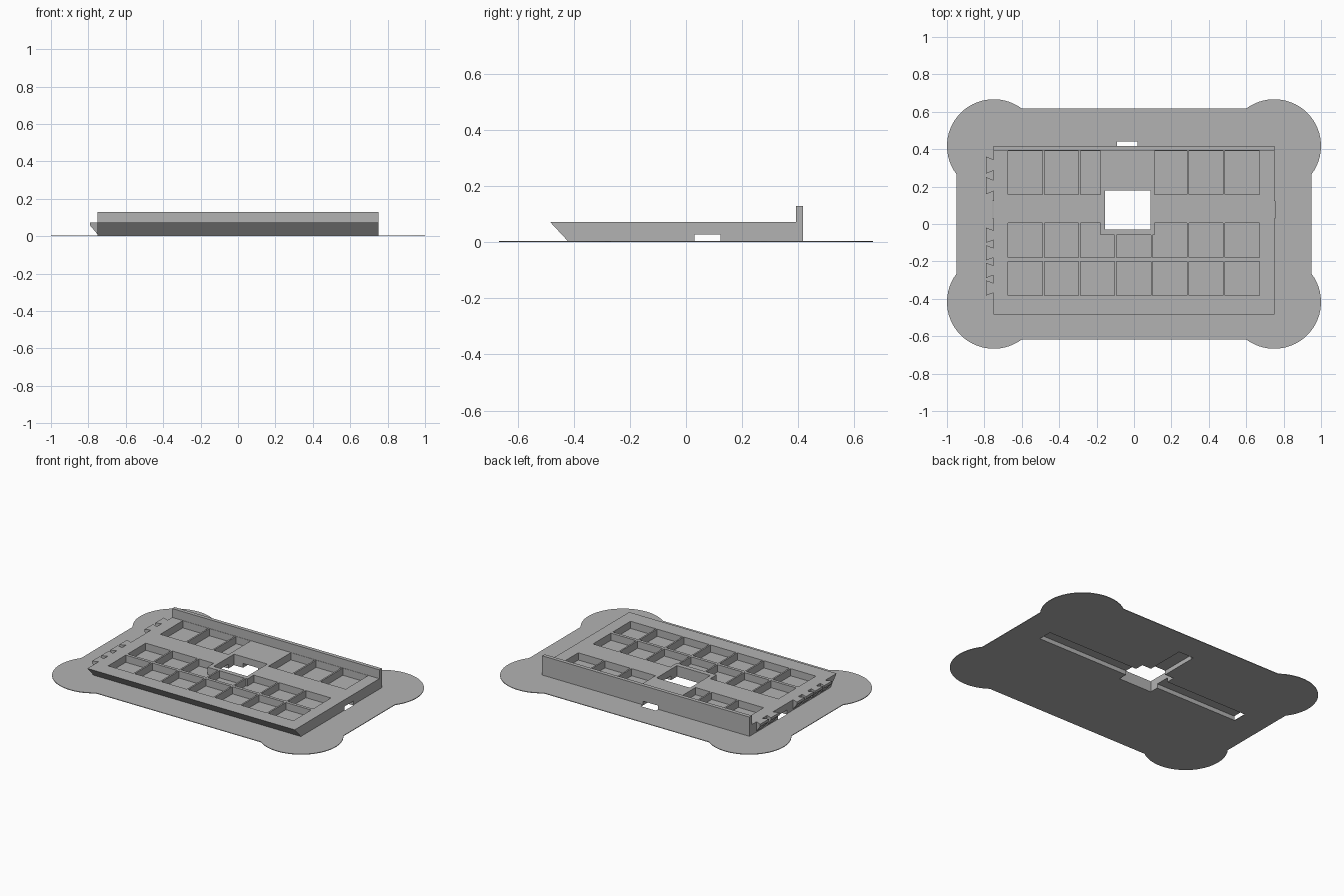
import bpy, bmesh, math
from mathutils import Vector

if "Cube" in bpy.data.objects:
    bpy.data.objects.remove(bpy.data.objects["Cube"])

grey = bpy.data.materials.new("plain grey")
grey.diffuse_color = (0.45, 0.45, 0.45, 1)
grey.use_nodes = True
grey.node_tree.nodes["Principled BSDF"].inputs["Base Color"].default_value = grey.diffuse_color


def prism(name, pts, lo, hi, axis="z"):
    """Extrude a 2D outline: along z from (x, y), along x from (y, z), along y from (x, z)."""
    place = {"z": lambda a, b, t: (a, b, t),
             "x": lambda a, b, t: (t, a, b),
             "y": lambda a, b, t: (a, t, b)}[axis]
    bm = bmesh.new()
    face = bm.faces.new([bm.verts.new(place(a, b, lo)) for a, b in pts])
    out = bmesh.ops.extrude_face_region(bm, geom=[face])
    move = Vector(place(0, 0, hi - lo))
    bmesh.ops.translate(bm, vec=move,
                        verts=[g for g in out["geom"] if isinstance(g, bmesh.types.BMVert)])
    bmesh.ops.recalc_face_normals(bm, faces=bm.faces)
    mesh = bpy.data.meshes.new(name)
    bm.to_mesh(mesh)
    bm.free()
    mesh.materials.append(grey)
    ob = bpy.data.objects.new(name, mesh)
    bpy.context.collection.objects.link(ob)
    return ob


def rect(x0, x1, y0, y1):
    return [(x0, y0), (x1, y0), (x1, y1), (x0, y1)]


def cut(target, pts, lo, hi):
    """Subtract an upright prism from the target."""
    cutter = prism("cutter", pts, lo, hi)
    cutter.hide_render = True
    mod = target.modifiers.new("cut", "BOOLEAN")
    mod.operation, mod.solver, mod.object = "DIFFERENCE", "EXACT", cutter
    bpy.context.view_layer.objects.active = target
    bpy.ops.object.modifier_apply(modifier=mod.name)
    bpy.data.objects.remove(cutter)


TOP, FLOOR = 0.072, 0.025

# Thin brim: a rectangle with a round ear on each corner
outline = []
start, sweep, steps = math.atan2(-0.15, 0.2), math.radians(163.74), 28
for sx, sy, flip in ((1, 1, False), (-1, 1, True), (-1, -1, False), (1, -1, True)):
    arc = []
    for i in range(steps + 1):
        a = start + sweep * i / steps
        arc.append((sx * (0.75 + 0.25 * math.cos(a)), sy * (0.417 + 0.25 * math.sin(a))))
    outline += arc[::-1] if flip else arc
brim = prism("brim", outline, 0, 0.004)

# Tray with undercut front edge and a raised back wall
tray = prism("tray", [(-0.419, 0.002), (-0.484, TOP), (0.392, TOP), (0.392, 0.13),
                      (0.417, 0.13), (0.417, 0.002)], -0.752, 0.75, "x")

# Compartments: seven columns, three rows, clipped around the middle window
KX0, KX1, KY = -0.18, 0.11, -0.06
for col in range(7):
    x0 = -0.673 + 0.1933 * col
    x1 = x0 + 0.183
    cut(tray, rect(x0, x1, -0.383, -0.2), FLOOR, 0.1)
    mid = rect(x0, x1, -0.18, 0.006)
    back = rect(x0, x1, 0.158, 0.39)
    if col == 2:
        mid = [(x0, -0.18), (x1, -0.18), (x1, KY), (KX0, KY), (KX0, 0.006), (x0, 0.006)]
        back = rect(x0, KX0, 0.158, 0.39)
    elif col == 3:
        mid, back = rect(x0, x1, -0.18, KY), None
    elif col == 4:
        mid = [(x0, -0.18), (x1, -0.18), (x1, 0.006), (KX1, 0.006), (KX1, KY), (x0, KY)]
        back = rect(KX1, x1, 0.158, 0.39)
    cut(tray, mid, FLOOR, 0.1)
    if back:
        cut(tray, back, FLOOR, 0.1)

# Middle window and the channels underneath that lead out of it
for part in (tray, brim):
    cut(part, rect(-0.155, 0.087, -0.03, 0.18), -0.1, 0.2)
    cut(part, rect(-0.756, 0.754, 0.03, 0.123), -0.1, 0.028)
    cut(part, rect(-0.09, 0.02, 0.1, 0.44), -0.1, 0.028)

# Dovetail tabs on the left edge, wider at the tip and bevelled below
for i, y in enumerate((0.315, 0.205, -0.06, -0.154, -0.248, -0.342)):
    half = 0.045 if i < 2 else 0.04
    tab = prism("dovetail_tab_%d" % (i + 1), [(-0.79, TOP), (-0.79, 0.056), (-0.751, 0.01),
                                            (-0.751, TOP)], y - half, y + half, "y")
    for v in tab.data.vertices:
        if v.co.x > -0.77:
            v.co.y = y + (v.co.y - y) * 0.65
